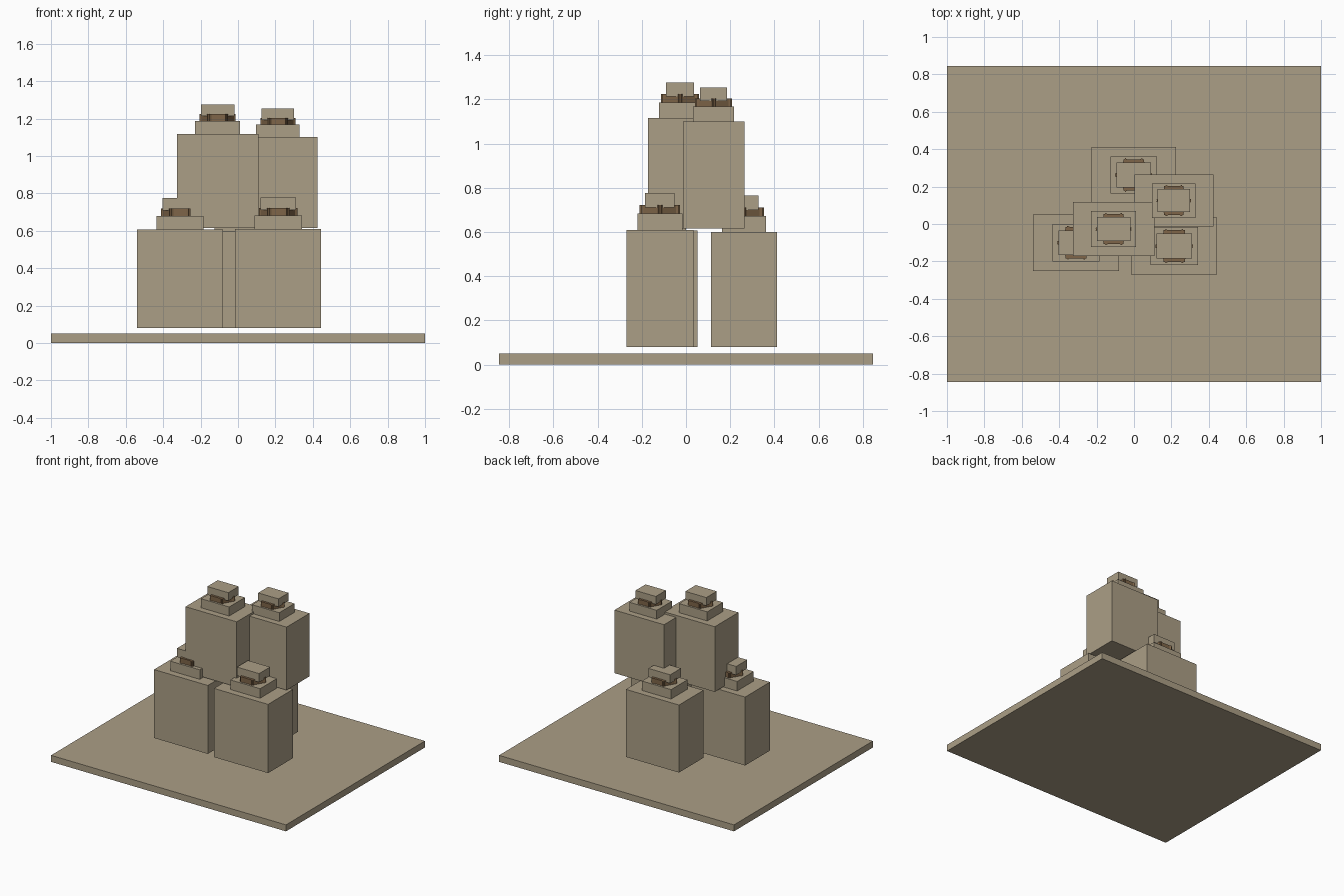
import bpy
from math import radians, sin, cos
from mathutils import Matrix

if "Cube" in bpy.data.objects:
    bpy.data.objects.remove(bpy.data.objects["Cube"], do_unlink=True)


def make_material(name, color):
    mat = bpy.data.materials.new(name)
    mat.use_nodes = True
    mat.diffuse_color = (*color, 1)
    mat.node_tree.nodes["Principled BSDF"].inputs["Base Color"].default_value = (*color, 1)
    return mat


burlap = make_material("burlap tan", (0.41, 0.345, 0.24))
rope = make_material("rope brown", (0.21, 0.13, 0.065))


def box(name, center, size, mat, turn=0.0):
    bpy.ops.mesh.primitive_cube_add(size=1, location=center, rotation=(0, 0, turn))
    obj = bpy.context.object
    obj.name = name
    obj.data.transform(Matrix.Diagonal((*size, 1)))
    obj.data.materials.append(mat)
    return obj


def sack(name, x, y, z, w):
    # Stacked body, gathered neck and top flap, all in proportion to the width
    for part, width, depth, low, high in (
        ("body", 1.0, 0.66, 0.0, 1.15),
        ("neck", 0.55, 0.44, 1.15, 1.31),
        ("flap", 0.41, 0.29, 1.37, 1.515),
    ):
        box(f"{name}_{part}", (x, y, z + w * (low + high) / 2),
            (w * width, w * depth, w * (high - low)), burlap)
    # Six short rope pieces form the tie
    thick, outer = 0.07 * w, 0.185 * w
    for i in range(6):
        a = radians(30 + 60 * i)
        r = outer - thick / 2
        box(f"{name}_tie_{i + 1}", (x + r * cos(a), y + r * sin(a), z + 1.35 * w),
            (thick, 0.245 * w, 0.09 * w), rope, a)


# Ground slab
box("ground_slab", (0, 0, 0.025), (2, 1.69, 0.05), burlap)

# Lower row of three, upper row of two
sack("lower_right_sack", -0.31, -0.10, 0.08, 0.458)
sack("lower_left_sack", 0.215, -0.118, 0.08, 0.46)
sack("lower_back_sack", -0.002, 0.262, 0.08, 0.452)
sack("upper_right_sack", -0.109, -0.027, 0.615, 0.436)
sack("upper_left_sack", 0.213, 0.125, 0.615, 0.422)
